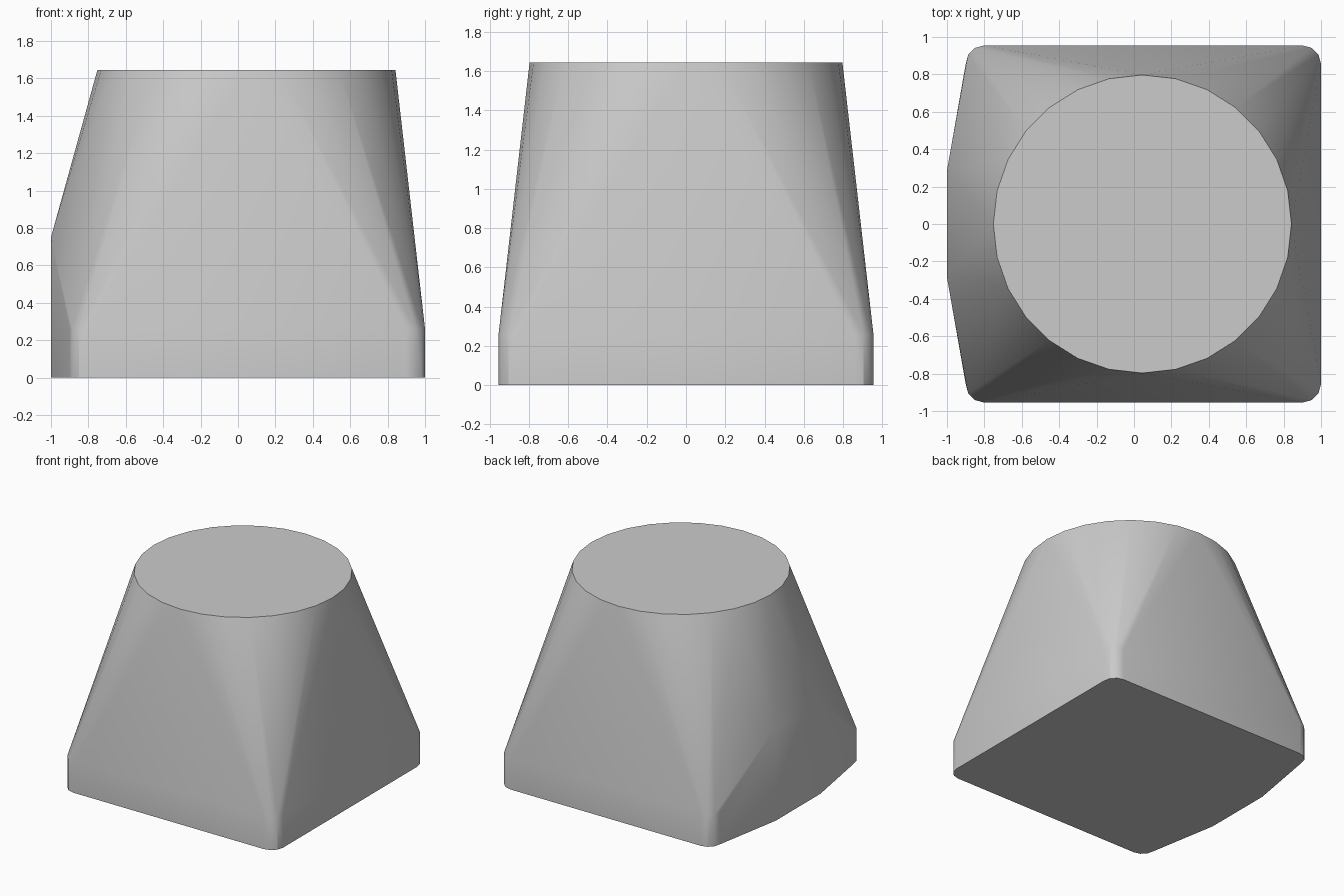
import bpy, bmesh
from math import cos, sin, pi, radians

cube = bpy.data.objects.get("Cube")
if cube:
    bpy.data.objects.remove(cube, do_unlink=True)

grey = bpy.data.materials.new("plain_grey")
colour = (0.6, 0.6, 0.6, 1)
grey.use_nodes = True
grey.diffuse_color = colour
grey.node_tree.nodes["Principled BSDF"].inputs["Base Color"].default_value = colour

bm = bmesh.new()


def disc(cx, cy, r, sides, heights):
    """Ring of points repeated at each height."""
    for z in heights:
        for i in range(sides):
            a = 2 * pi * i / sides
            bm.verts.new((cx + r * cos(a), cy + r * sin(a), z))


# Low base plinth with four rounded corners
for x in (-0.8, 0.9):
    for y in (-0.855, 0.855):
        disc(x, y, 0.1, 12, (0, 0.26))

# Taller flat pad bulging from the -x side
for y in (-0.285, 0.285):
    for z in (0, 0.75):
        bm.verts.new((-1, y, z))

# Round top
disc(0.045, 0, 0.797, 28, (1.644,))

# Wrap everything in one convex skin and merge its flat areas
result = bmesh.ops.convex_hull(bm, input=bm.verts[:])
bmesh.ops.delete(bm, geom=[v for v in bm.verts if not v.link_faces], context='VERTS')
bmesh.ops.dissolve_limit(bm, angle_limit=radians(0.5), verts=bm.verts[:], edges=bm.edges[:])
bmesh.ops.recalc_face_normals(bm, faces=bm.faces[:])

mesh = bpy.data.meshes.new("tapered_body")
bm.to_mesh(mesh)
bm.free()
mesh.materials.append(grey)
body = bpy.data.objects.new("tapered_body", mesh)
bpy.context.collection.objects.link(body)

# Smooth sides, crisp rims
bpy.ops.object.select_all(action='DESELECT')
body.select_set(True)
bpy.context.view_layer.objects.active = body
bpy.ops.object.shade_smooth_by_angle(angle=radians(30))
